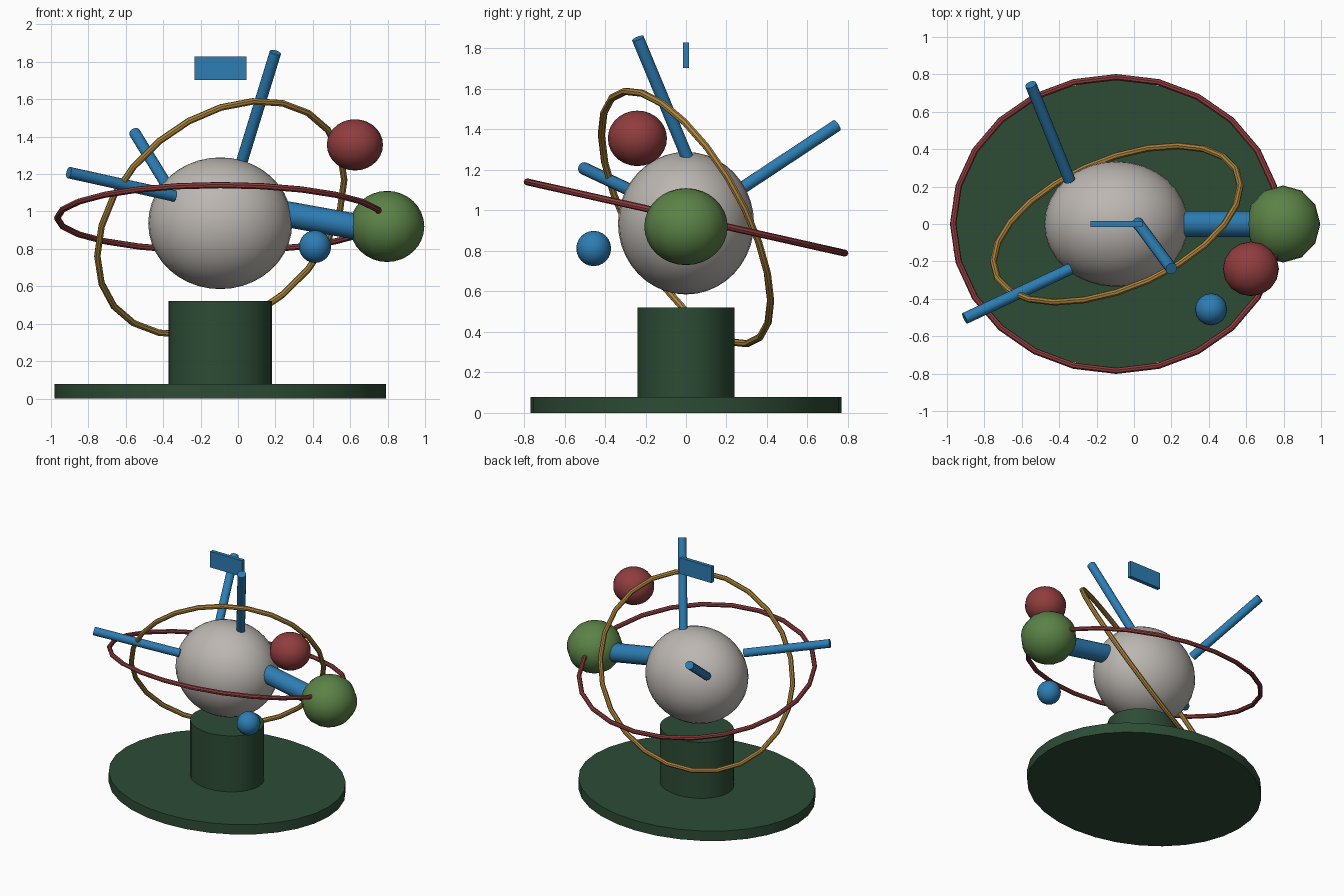
import bpy, bmesh, math
from mathutils import Vector, Matrix

if "Cube" in bpy.data.objects:
    bpy.data.objects.remove(bpy.data.objects["Cube"])


def material(name, rgb):
    m = bpy.data.materials.new(name)
    m.diffuse_color = (*rgb, 1)
    m.use_nodes = True
    m.node_tree.nodes["Principled BSDF"].inputs["Base Color"].default_value = m.diffuse_color
    return m


DARK = material("dark green", (0.026, 0.072, 0.036))
GREY = material("warm grey", (0.50, 0.47, 0.44))
RED = material("dull red", (0.28, 0.046, 0.048))
GOLD = material("gold", (0.42, 0.235, 0.047))
BLUE = material("blue", (0.026, 0.205, 0.456))
GREEN = material("leaf green", (0.105, 0.225, 0.062))


def finish(name, bm, mat):
    bmesh.ops.recalc_face_normals(bm, faces=bm.faces)
    me = bpy.data.meshes.new(name)
    bm.to_mesh(me)
    bm.free()
    me.materials.append(mat)
    ob = bpy.data.objects.new(name, me)
    bpy.context.collection.objects.link(ob)
    bpy.ops.object.select_all(action='DESELECT')
    ob.select_set(True)
    bpy.context.view_layer.objects.active = ob
    bpy.ops.object.shade_smooth_by_angle(angle=math.radians(40))
    return ob


def ball(name, centre, radii, mat, seg, rings):
    bm = bmesh.new()
    bmesh.ops.create_uvsphere(bm, u_segments=seg, v_segments=rings, radius=1,
                              matrix=Matrix.Translation(centre) @ Matrix.Diagonal((*radii, 1)))
    finish(name, bm, mat)


def disc(name, rx, ry, z0, z1, mat):
    bm = bmesh.new()
    bmesh.ops.create_cone(bm, cap_ends=True, segments=32, radius1=1, radius2=1, depth=1,
                          matrix=Matrix.Translation((-0.095, 0, (z0 + z1) / 2))
                          @ Matrix.Diagonal((rx, ry, z1 - z0, 1)))
    finish(name, bm, mat)


def rod(name, a, b, r, mat):
    a, b = Vector(a), Vector(b)
    d = b - a
    bm = bmesh.new()
    bmesh.ops.create_cone(bm, cap_ends=True, segments=16, radius1=r, radius2=r, depth=d.length,
                          matrix=Matrix.Translation((a + b) / 2)
                          @ d.to_track_quat('Z', 'Y').to_matrix().to_4x4())
    finish(name, bm, mat)


def ring(name, centre, u, v, r, mat, seg=24, sides=8):
    """Tube along the ellipse centre + u cos t + v sin t."""
    c, u, v = Vector(centre), Vector(u), Vector(v)
    n = u.cross(v).normalized()
    bm = bmesh.new()
    loops = []
    for i in range(seg):
        t = 2 * math.pi * i / seg
        p = c + u * math.cos(t) + v * math.sin(t)
        out = (v * math.cos(t) - u * math.sin(t)).cross(n).normalized()
        angles = [2 * math.pi * j / sides for j in range(sides)]
        loops.append([bm.verts.new(p + r * (out * math.cos(a) + n * math.sin(a))) for a in angles])
    for i in range(seg):
        A, B = loops[i], loops[(i + 1) % seg]
        for j in range(sides):
            k = (j + 1) % sides
            bm.faces.new((A[j], A[k], B[k], B[j]))
    finish(name, bm, mat)


# stand
disc("base", 0.885, 0.768, 0, 0.078, DARK)
disc("column", 0.276, 0.24, 0.07, 0.52, DARK)

# central globe and satellites
ball("globe", (-0.095, 0, 0.937), (0.385, 0.336, 0.352), GREY, 32, 20)
ball("green_ball", (0.797, 0, 0.92), (0.199, 0.206, 0.19), GREEN, 12, 16)
ball("red_ball", (0.625, -0.24, 1.356), (0.15, 0.146, 0.137), RED, 16, 14)
ball("blue_ball", (0.412, -0.456, 0.812), (0.086, 0.086, 0.087), BLUE, 16, 12)

# orbit rings
ring("red_ring", (-0.095, 0, 0.965), (0.872, 0, 0), (0, 0.785, -0.176), 0.017, RED)
py, pz = math.radians(61), math.radians(71)
ring("gold_ring", (-0.092, 0, 0.965),
     (0.66, 0.418 * math.cos(py), 0.625 * math.cos(pz)),
     (0, -0.418 * math.sin(py), 0.625 * math.sin(pz)), 0.018, GOLD)

# arms
rod("ball_arm", (0.22, 0, 0.993), (0.72, 0, 0.903), 0.069, BLUE)
rod("top_rod", (0.02, 0.005, 1.265), (0.2, -0.238, 1.85), 0.031, BLUE)
rod("front_rod", (-0.34, -0.24, 1.083), (-0.905, -0.505, 1.208), 0.031, BLUE)
rod("back_rod", (-0.345, 0.235, 1.083), (-0.552, 0.745, 1.42), 0.031, BLUE)

# floating plate
bm = bmesh.new()
bmesh.ops.create_cube(bm, size=1, matrix=Matrix.Translation((-0.094, 0, 1.766))
                      @ Matrix.Diagonal((0.277, 0.03, 0.126, 1)))
finish("top_plate", bm, BLUE)
